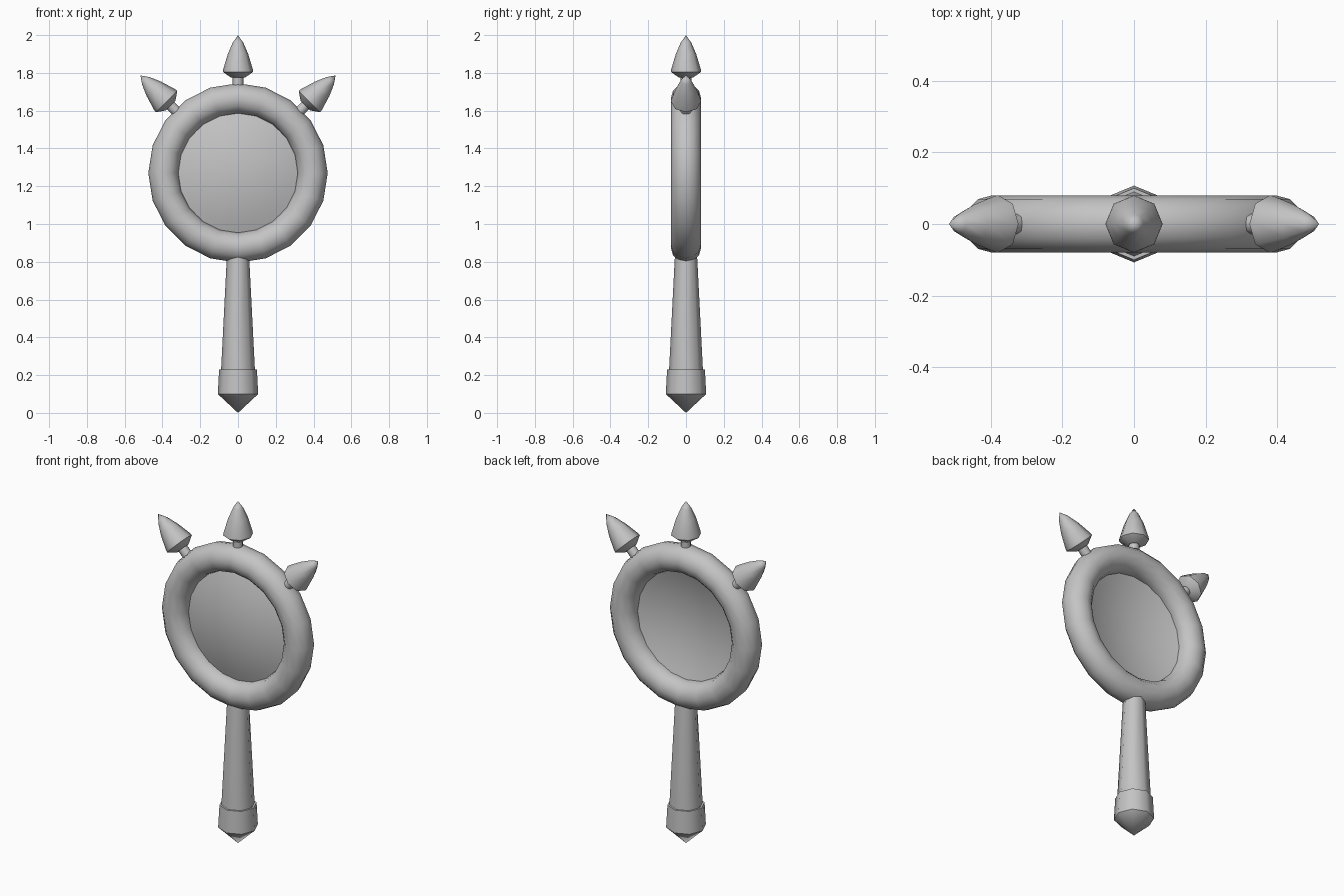
import bpy, bmesh, math
from mathutils import Matrix, Vector

cube = bpy.data.objects.get("Cube")
if cube:
    bpy.data.objects.remove(cube, do_unlink=True)

# Single plain grey
grey = bpy.data.materials.new("plain_grey")
grey.use_nodes = True
grey.diffuse_color = (0.55, 0.55, 0.55, 1)
grey.node_tree.nodes["Principled BSDF"].inputs["Base Color"].default_value = (0.55, 0.55, 0.55, 1)

CENTRE = Vector((0, 0, 1.27))
RING, TUBE = 0.395, 0.08


def finish(obj, name):
    obj.name = name
    obj.data.materials.clear()
    obj.data.materials.append(grey)
    bpy.ops.object.select_all(action='DESELECT')
    obj.select_set(True)
    bpy.context.view_layer.objects.active = obj
    bpy.ops.object.shade_smooth_by_angle(angle=math.radians(46))


def lathe(name, profile, matrix, sides=8):
    """Spin a (radius, height) profile around z, then place it."""
    bm = bmesh.new()
    verts = [bm.verts.new((r, 0, h)) for r, h in profile]
    edges = [bm.edges.new(pair) for pair in zip(verts, verts[1:])]
    bmesh.ops.spin(bm, geom=verts + edges, cent=(0, 0, 0), axis=(0, 0, 1),
                   angle=math.tau, steps=sides, use_merge=True)
    bmesh.ops.remove_doubles(bm, verts=bm.verts, dist=0.0005)
    bmesh.ops.recalc_face_normals(bm, faces=bm.faces)
    bm.transform(matrix)
    mesh = bpy.data.meshes.new(name)
    bm.to_mesh(mesh)
    bm.free()
    obj = bpy.data.objects.new(name, mesh)
    bpy.context.collection.objects.link(obj)
    finish(obj, name)


# Round frame
bpy.ops.mesh.primitive_torus_add(location=CENTRE, rotation=(math.pi / 2, 0, 0),
                                 major_radius=RING, minor_radius=TUBE,
                                 major_segments=20, minor_segments=12)
finish(bpy.context.object, "frame")

# Mirror glass: a shallow shell that bulges to the front
glass_radius, bulge, rings = 0.33, 0.06, 6
glass = [(glass_radius * i / rings, bulge * (1 - (i / rings) ** 2)) for i in range(rings + 1)]
lathe("glass", glass, Matrix.Translation(CENTRE) @ Matrix.Rotation(math.pi / 2, 4, 'X'), 40)

# Handle and pommel
lathe("handle", [(0.09, 0.22), (0.06, 0.81), (0.055, 0.86)], Matrix())
lathe("pommel", [(0, 0), (0.107, 0.1), (0.1, 0.23), (0.088, 0.23)], Matrix())

# Three spikes fanned around the top, measured from the frame centre
spike = [(0.028, 0.45), (0.028, 0.505), (0.037, 0.505), (0.08, 0.535),
         (0.078, 0.55), (0.054, 0.63), (0.028, 0.69), (0, 0.73)]
for name, angle in (("right_spike", -45), ("middle_spike", 0), ("left_spike", 45)):
    turn = Matrix.Rotation(math.radians(angle), 4, 'Y')
    lathe(name, spike, Matrix.Translation(CENTRE) @ turn)
